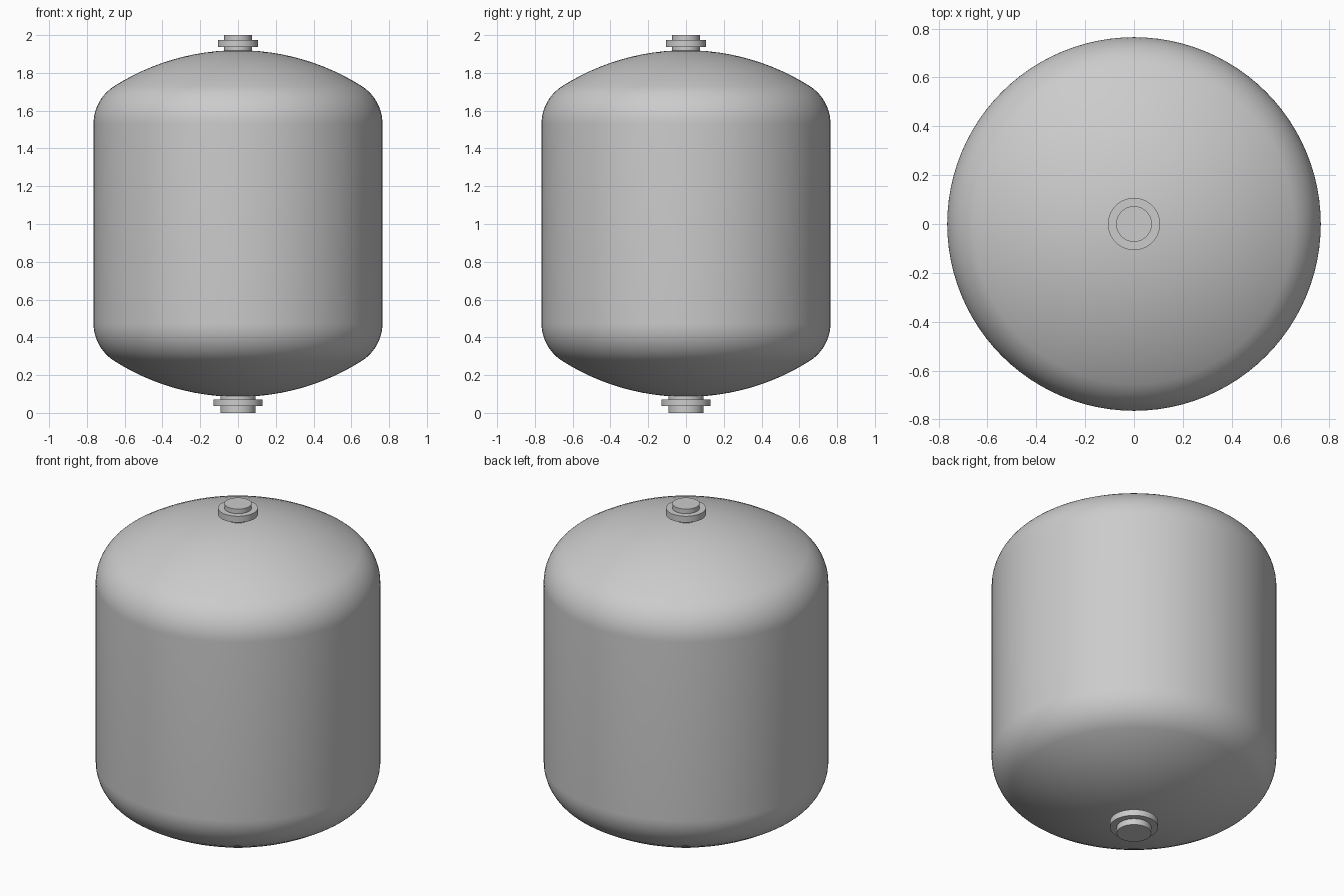
import bpy, bmesh
from math import sin, cos, asin, pi, radians

cube = bpy.data.objects.get("Cube")
if cube:
    bpy.data.objects.remove(cube, do_unlink=True)

grey = bpy.data.materials.new("light_grey_paint")
grey.use_nodes = True
colour = (0.6, 0.6, 0.6, 1)
grey.diffuse_color = colour
grey.node_tree.nodes["Principled BSDF"].inputs["Base Color"].default_value = colour


def revolve(name, profile, segments):
    """Spin a (radius, height) profile, listed bottom to top, about the z axis."""
    bm = bmesh.new()
    verts = [bm.verts.new((r, 0, z)) for r, z in profile]
    edges = [bm.edges.new(pair) for pair in zip(verts, verts[1:])]
    bmesh.ops.spin(bm, geom=verts + edges, cent=(0, 0, 0), axis=(0, 0, 1),
                   angle=2 * pi, steps=segments, use_duplicate=False)
    bmesh.ops.remove_doubles(bm, verts=bm.verts, dist=1e-5)
    bmesh.ops.recalc_face_normals(bm, faces=bm.faces)
    mesh = bpy.data.meshes.new(name)
    bm.to_mesh(mesh)
    bm.free()
    mesh.materials.append(grey)
    obj = bpy.data.objects.new(name, mesh)
    bpy.context.collection.objects.link(obj)
    bpy.ops.object.select_all(action='DESELECT')
    obj.select_set(True)
    bpy.context.view_layer.objects.active = obj
    bpy.ops.object.shade_smooth_by_angle(angle=radians(30))
    return obj


# Tank shell: straight wall with a dished head (crown arc plus knuckle arc) at each end
RADIUS, BOTTOM, TOP = 0.765, 0.085, 1.92
CROWN, KNUCKLE = 1.6 * RADIUS, 0.308 * RADIUS
offset = RADIUS - KNUCKLE
tangent = asin(offset / (CROWN - KNUCKLE))
drop = (CROWN - KNUCKLE) * cos(tangent)   # knuckle centre above crown centre
STEPS = 12

head = []   # (radius, depth below the apex)
for i in range(STEPS + 1):
    a = tangent * i / STEPS
    head.append((CROWN * sin(a), CROWN - CROWN * cos(a)))
for i in range(1, STEPS + 1):
    a = tangent + (pi / 2 - tangent) * i / STEPS
    head.append((offset + KNUCKLE * sin(a), CROWN - drop - KNUCKLE * cos(a)))

shell = [(r, BOTTOM + d) for r, d in head] + [(r, TOP - d) for r, d in reversed(head)]
revolve("tank_shell", shell, 96)


# Pipe fittings: a short neck with a wider collar round it
def fitting(name, neck, collar, z0, z1, c0, c1):
    revolve(name, [(0, z0), (neck, z0), (neck, c0), (collar, c0),
                   (collar, c1), (neck, c1), (neck, z1), (0, z1)], 64)


fitting("top_fitting", 0.073, 0.107, 1.90, 2.0, 1.936, 1.973)
fitting("bottom_fitting", 0.093, 0.13, 0.0, 0.11, 0.036, 0.072)
